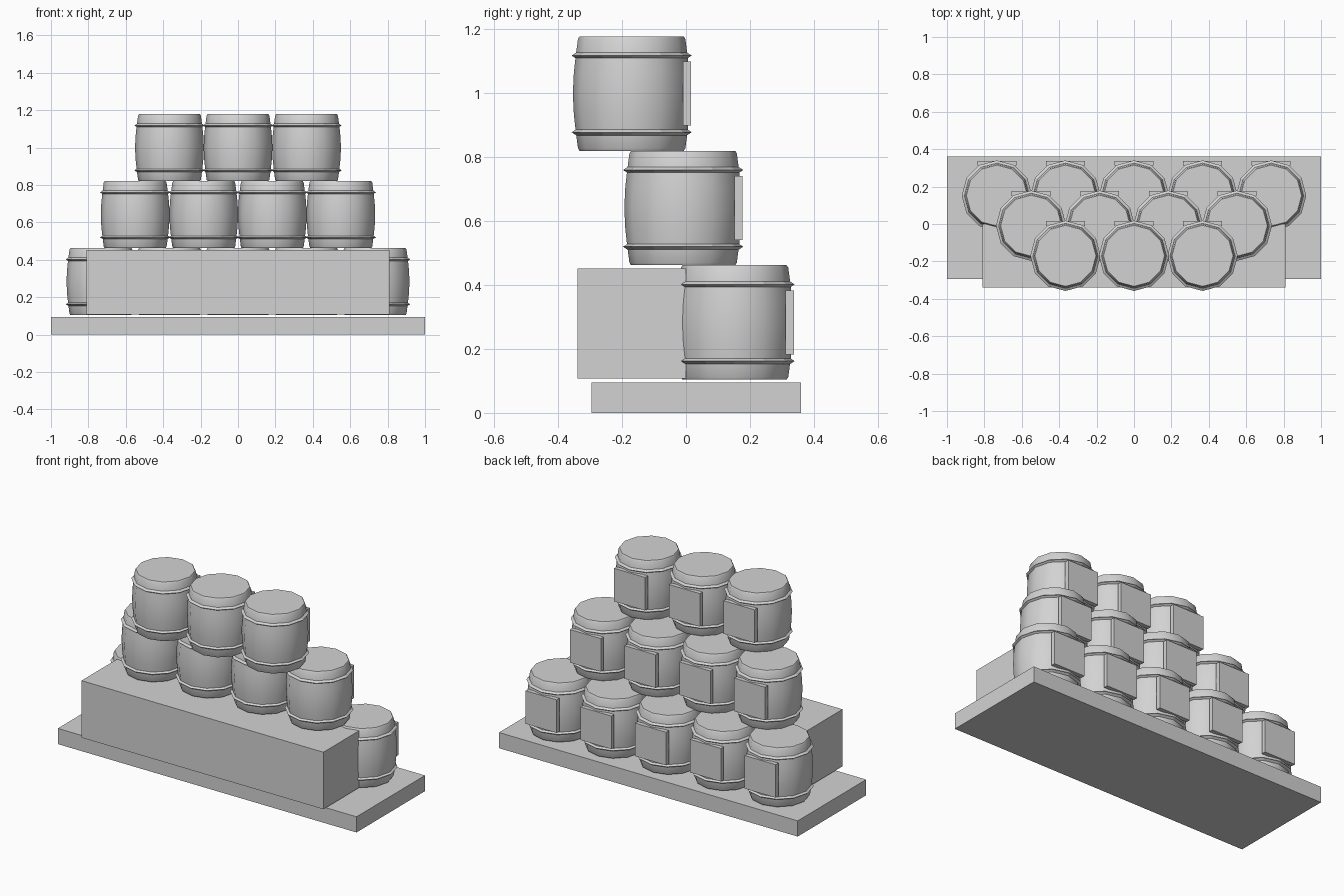
import bpy, bmesh, math

if "Cube" in bpy.data.objects:
    bpy.data.objects.remove(bpy.data.objects["Cube"], do_unlink=True)

grey = bpy.data.materials.new("plain_grey")
grey.use_nodes = True
colour = (0.65, 0.65, 0.65, 1)
grey.diffuse_color = colour
grey.node_tree.nodes["Principled BSDF"].inputs["Base Color"].default_value = colour

SIDES = 12


def add_object(name, mesh, location=(0, 0, 0)):
    obj = bpy.data.objects.new(name, mesh)
    obj.location = location
    bpy.context.collection.objects.link(obj)
    return obj


def box_mesh(name, low, high):
    bm = bmesh.new()
    bmesh.ops.create_cube(bm, size=1)
    for v in bm.verts:
        for i in range(3):
            v.co[i] = low[i] if v.co[i] < 0 else high[i]
    mesh = bpy.data.meshes.new(name)
    bm.to_mesh(mesh)
    bm.free()
    mesh.materials.append(grey)
    return mesh


def lathe_mesh(name, profile, closed=False):
    """Turn (radius, height) points about z; cap the ends unless closed."""
    bm = bmesh.new()
    loops = []
    for r, z in profile:
        angles = [2 * math.pi * i / SIDES for i in range(SIDES)]
        loops.append([bm.verts.new((r * math.cos(a), r * math.sin(a), z)) for a in angles])
    pairs = list(zip(loops, loops[1:]))
    if closed:
        pairs.append((loops[-1], loops[0]))
    else:
        bm.faces.new(loops[0])
        bm.faces.new(loops[-1])
    for a, b in pairs:
        for i in range(SIDES):
            j = (i + 1) % SIDES
            bm.faces.new((a[i], a[j], b[j], b[i]))
    bmesh.ops.recalc_face_normals(bm, faces=bm.faces)
    mesh = bpy.data.meshes.new(name)
    bm.to_mesh(mesh)
    bm.free()
    mesh.materials.append(grey)
    return mesh


# Base slab and the block that carries the middle row
add_object("base_slab", box_mesh("base_slab", (-1, -0.295, 0), (1, 0.36, 0.095)))
add_object("support_block", box_mesh("support_block", (-0.81, -0.34, 0.107), (0.81, 0, 0.452)))

# Shared barrel parts
HEIGHT = 0.358
body = lathe_mesh("barrel_body", [
    (0.163, 0), (0.168, 0.008), (0.175, 0.06), (0.181, 0.115), (0.184, HEIGHT / 2),
    (0.181, 0.243), (0.175, 0.298), (0.168, 0.35), (0.163, HEIGHT)])
hoop = lathe_mesh("barrel_hoop", [(0.168, -0.013), (0.188, 0), (0.168, 0.013), (0.160, 0)], closed=True)
sign = box_mesh("barrel_sign", (-0.104, 0.160, 0.079), (0.104, 0.186, 0.279))

# Three stepped rows of barrels: count, depth, base height
bodies = []
for row, (count, y, z) in enumerate([(5, 0.152, 0.104), (4, -0.009, 0.462), (3, -0.170, 0.820)]):
    for n in range(count):
        x = (n - (count - 1) / 2) * 0.3665
        tag = f"_{row + 1}_{n + 1}"
        bodies.append(add_object("barrel_body" + tag, body, (x, y, z)))
        add_object("barrel_sign" + tag, sign, (x, y, z))
        for part, h in (("lower_hoop", 0.058), ("upper_hoop", 0.298)):
            add_object(part + tag, hoop, (x, y, z + h))

# Smooth staves with crisp rims
bpy.ops.object.select_all(action="DESELECT")
bodies[0].select_set(True)
bpy.context.view_layer.objects.active = bodies[0]
bpy.ops.object.shade_smooth_by_angle(angle=math.radians(35))
